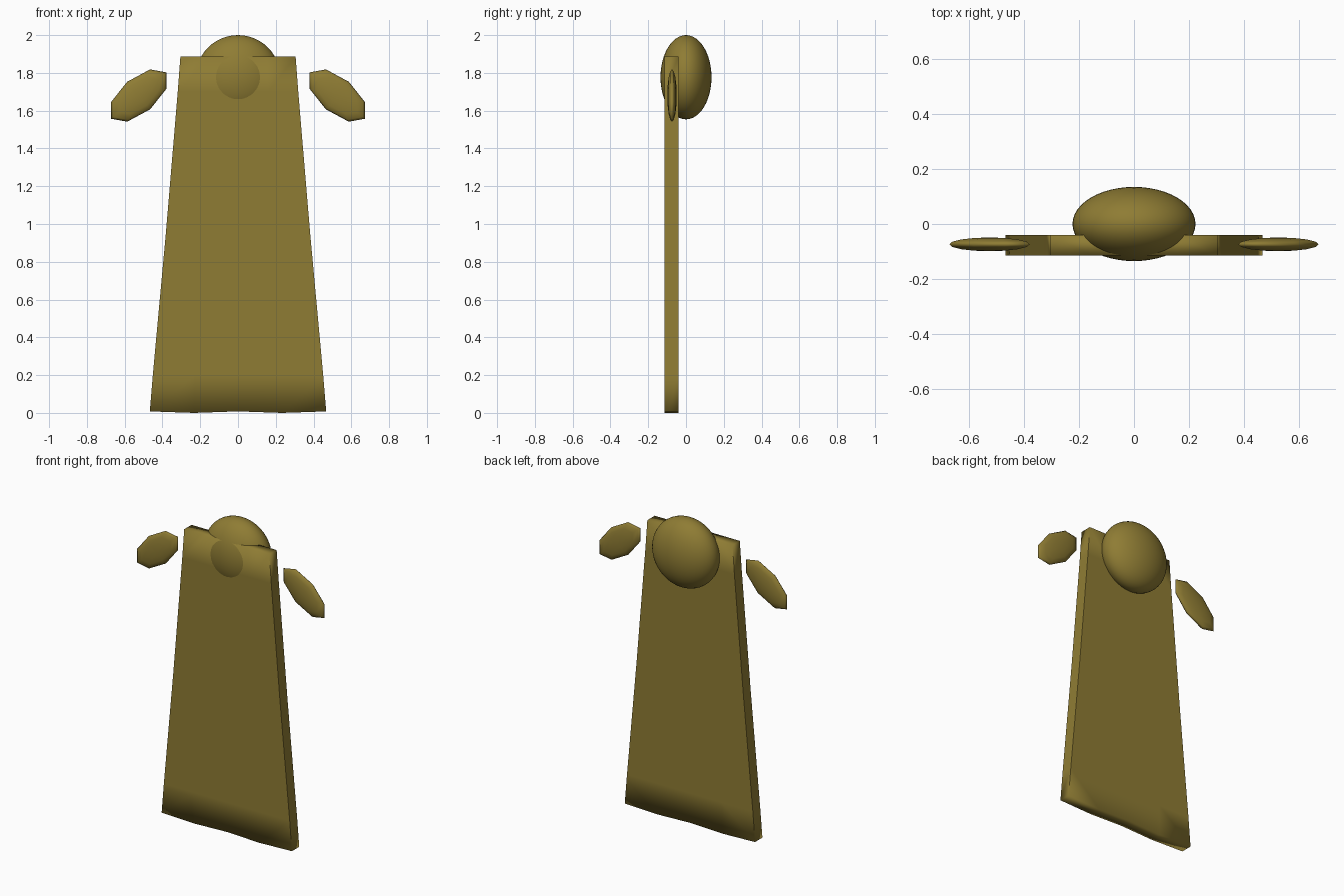
import bpy, bmesh
from math import radians
from mathutils import Matrix

default = bpy.data.objects.get("Cube")
if default:
    bpy.data.objects.remove(default, do_unlink=True)

COLOUR = (0.274, 0.202, 0.034, 1)
olive = bpy.data.materials.new("olive_gold")
olive.use_nodes = True
olive.diffuse_color = COLOUR
olive.node_tree.nodes["Principled BSDF"].inputs["Base Color"].default_value = COLOUR


def finish(bm, name):
    """Turn a bmesh into a smooth-shaded, coloured object."""
    bmesh.ops.recalc_face_normals(bm, faces=bm.faces)
    for f in bm.faces:
        f.smooth = True
    mesh = bpy.data.meshes.new(name)
    bm.to_mesh(mesh)
    bm.free()
    mesh.materials.append(olive)
    obj = bpy.data.objects.new(name, mesh)
    bpy.context.collection.objects.link(obj)
    return obj


def ellipsoid(name, centre, radii, segments, rings, turn=None):
    bm = bmesh.new()
    bmesh.ops.create_uvsphere(bm, u_segments=segments, v_segments=rings, radius=1)
    matrix = Matrix.Translation(centre) @ (turn or Matrix()) @ Matrix.Diagonal((*radii, 1))
    bmesh.ops.transform(bm, matrix=matrix, verts=bm.verts)
    return finish(bm, name)


# Robe: a tapered slab, soft along its top and hem, crisp down its sides
FRONT, BACK = -0.115, -0.04
row_heights = (0.008, 0.2, 0.95, 1.7, 1.887)
row_widths = (0.467, 0.451, 0.382, 0.319, 0.305)
bm = bmesh.new()
bmesh.ops.create_grid(bm, x_segments=4, y_segments=4, size=1)
front_faces = list(bm.faces)
extruded = bmesh.ops.extrude_face_region(bm, geom=front_faces, use_keep_orig=True)
for v in extruded["geom"]:
    if isinstance(v, bmesh.types.BMVert):
        v.co.z = 1
for e in bm.edges:
    a, b = (v.co for v in e.verts)
    if abs(a.x) > 0.9 and abs(b.x) > 0.9 and abs(a.y - b.y) > 0.1:
        e.smooth = False
for v in bm.verts:
    u, row, depth = v.co.x, round((v.co.y + 1) * 2), v.co.z
    z = row_heights[row]
    if row == 0 and 0.4 < abs(u) < 0.6:
        z = 0
    v.co = (u * row_widths[row], FRONT + (BACK - FRONT) * depth, z)
finish(bm, "robe")

# Head
ellipsoid("head", (0, 0, 1.777), (0.224, 0.135, 0.223), 48, 24)

# Hands: thin eight-sided pads slanting down and outwards
for side, name in ((1, "left_hand"), (-1, "right_hand")):
    turn = Matrix.Rotation(radians(40 * side), 4, "Y") @ Matrix.Rotation(radians(90), 4, "X")
    ellipsoid(name, (0.526 * side, -0.074, 1.68), (0.191, 0.095, 0.025), 8, 8, turn)
